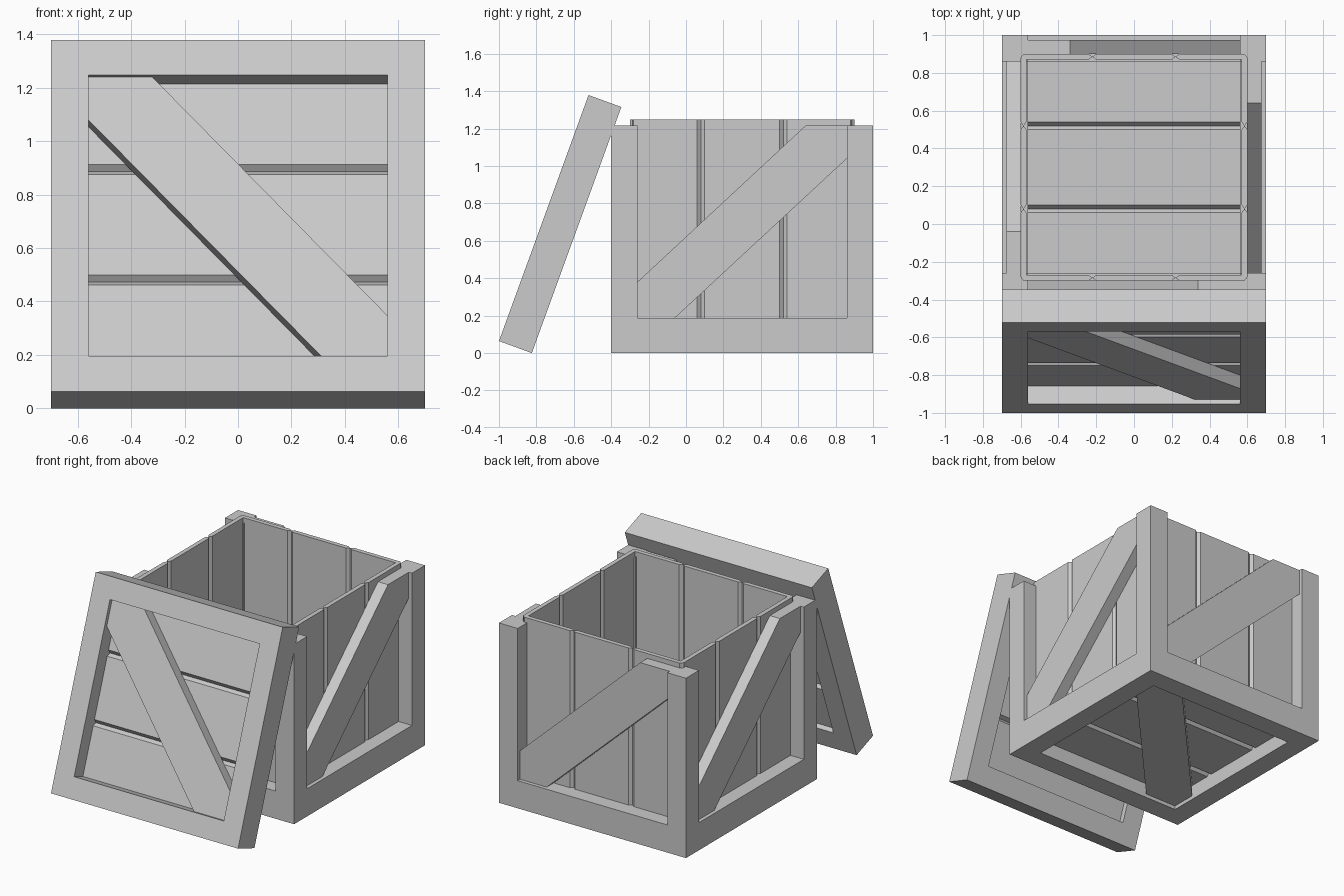
import bpy, bmesh
from math import radians, sin, cos
from mathutils import Matrix, Vector

if "Cube" in bpy.data.objects:
    bpy.data.objects.remove(bpy.data.objects["Cube"])

R, I, RAIL, POST = 0.70, 0.56, 0.187, 1.217   # outer half, opening half, rail depth, post top
CRATE = Matrix.Translation((0, 0.30, 0))
TILT = radians(20)
LID = (Matrix.Translation((0, -1 + 0.7 * sin(TILT), RAIL * sin(TILT) + 0.7 * cos(TILT)))
       @ Matrix.Rotation(radians(-110), 4, 'X'))


def finish(name, bm, matrix):
    bmesh.ops.recalc_face_normals(bm, faces=bm.faces[:])
    mesh = bpy.data.meshes.new(name)
    bm.to_mesh(mesh)
    bm.free()
    ob = bpy.data.objects.new(name, mesh)
    ob.matrix_world = matrix
    bpy.context.collection.objects.link(ob)
    return ob


def prism(name, points, direction, matrix):
    """Flat outline pushed along a direction."""
    bm = bmesh.new()
    face = bm.faces.new([bm.verts.new(p) for p in points])
    res = bmesh.ops.extrude_face_region(bm, geom=[face], use_keep_orig=True)
    verts = [g for g in res['geom'] if isinstance(g, bmesh.types.BMVert)]
    bmesh.ops.translate(bm, verts=verts, vec=direction)
    return finish(name, bm, matrix)


def raise_faces(bm, faces, height):
    res = bmesh.ops.extrude_face_region(bm, geom=faces)
    verts = [g for g in res['geom'] if isinstance(g, bmesh.types.BMVert)]
    bmesh.ops.translate(bm, verts=verts, vec=(0, 0, height))
    return [g for g in res['geom'] if isinstance(g, bmesh.types.BMFace)]


def frame(name, matrix, posts):
    """Square ring of rails, optionally with four corner posts."""
    cuts = (-R, -I, I, R)
    bm = bmesh.new()
    v = [[bm.verts.new((x, y, 0)) for x in cuts] for y in cuts]
    faces = [bm.faces.new((v[j][i], v[j][i + 1], v[j + 1][i + 1], v[j + 1][i]))
             for j in range(3) for i in range(3) if (i, j) != (1, 1)]
    bottom = bmesh.ops.duplicate(bm, geom=faces)
    top = raise_faces(bm, faces, RAIL)
    bmesh.ops.remove_doubles(bm, verts=bm.verts[:], dist=1e-5)
    if posts:
        corners = [f for f in top if f.is_valid and
                   min(abs(c) for c in f.calc_center_median()[:2]) > I]
        raise_faces(bm, corners, POST - RAIL)
    return finish(name, bm, matrix)


def plank_profile(a, b, near, far, c=0.02):
    """Six-sided section with both long edges chamfered to a point."""
    mid = (near + far) / 2
    return [(a, mid), (a + c, near), (b - c, near), (b, mid), (b - c, far), (a + c, far)]


SPANS = ((-0.60, -0.22), (-0.22, 0.22), (0.22, 0.60))


def panel(prefix, matrix, posts):
    """Rail frame, three planks and a diagonal brace on the outer side."""
    frame(prefix + "_frame", matrix, posts)
    for n, (a, b) in enumerate(SPANS):
        pts = [(-0.58, y, z) for y, z in plank_profile(a, b, 0.10, 0.15)]
        prism(f"{prefix}_plank_{n + 1}", pts, (1.16, 0, 0), matrix)
    brace = [(-I, -I), (-0.32, -I), (I, 0.39), (I, I), (0.32, I), (-I, -0.39)]
    prism(prefix + "_brace", [(x, y, 0.025) for x, y in brace], (0, 0, 0.076), matrix)


# Base with corner posts, and the lid leaning on the front
panel("base", CRATE, True)
panel("lid", LID, False)

# Four identical walls turned around the crate centre
side_brace = [(-I, RAIL), (-I, 0.38), (0.34, POST), (I, POST), (I, 1.04), (-0.36, RAIL)]
for k, side in enumerate(("front", "right", "back", "left")):
    turn = CRATE @ Matrix.Rotation(radians(90 * k), 4, 'Z')
    for n, (a, b) in enumerate(SPANS):
        pts = [(x, y, 0.125) for x, y in plank_profile(a, b, -0.60, -0.57)]
        prism(f"{side}_wall_plank_{n + 1}", pts, (0, 0, 1.125), turn)
    prism(side + "_wall_brace", [(x, -0.675, z) for x, z in side_brace], (0, 0.076, 0), turn)
